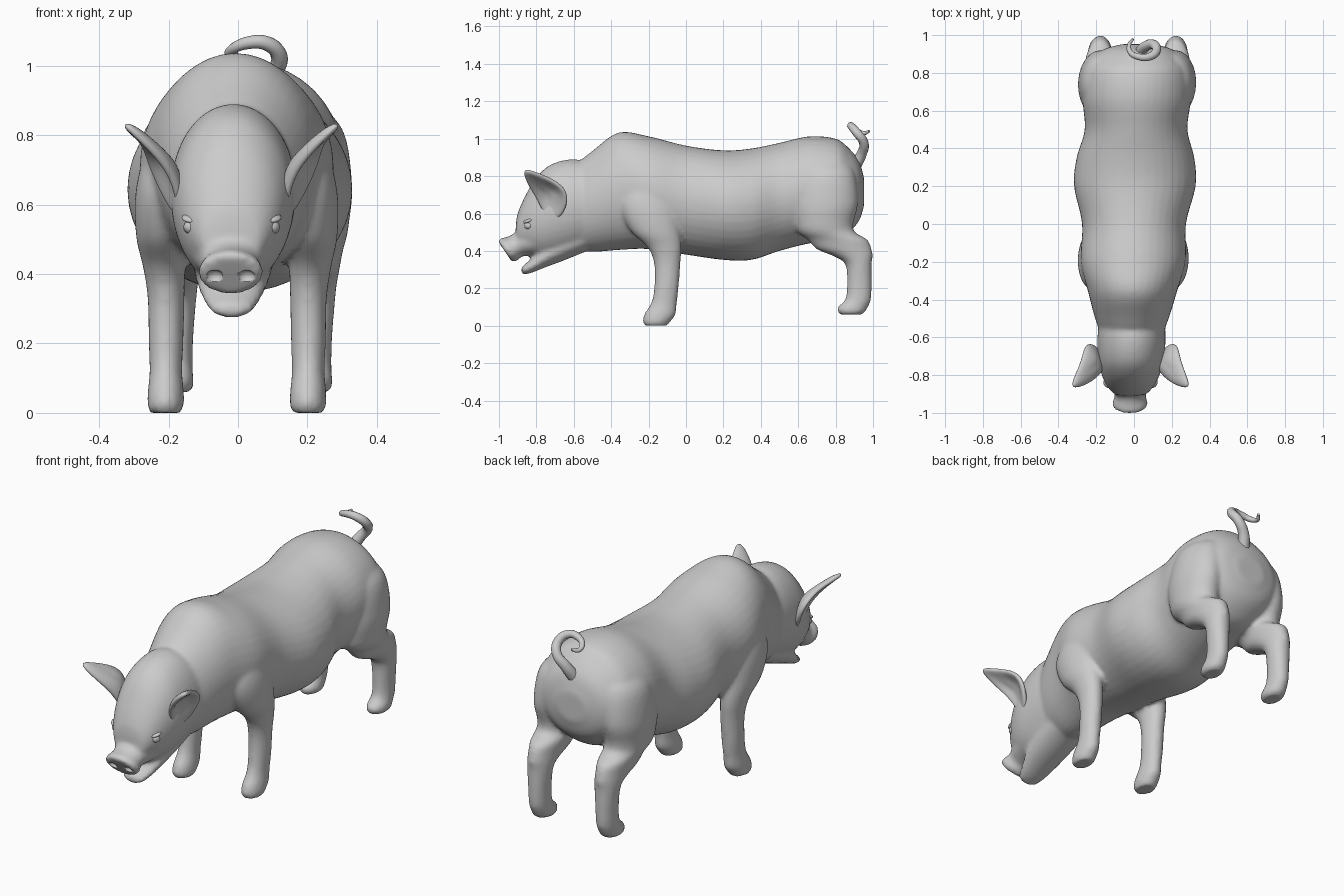
import bpy, bmesh, math
from mathutils import Vector, Matrix

if "Cube" in bpy.data.objects:
    bpy.data.objects.remove(bpy.data.objects["Cube"])

SIDES, STEPS = 40, 5


def finish(name, bm):
    """Shared finishing: slight body lean, normals, smooth shading."""
    for v in bm.verts:
        v.co.x += 0.022 * v.co.y
    bmesh.ops.recalc_face_normals(bm, faces=bm.faces)
    for f in bm.faces:
        f.smooth = True
    me = bpy.data.meshes.new(name)
    bm.to_mesh(me)
    bm.free()
    ob = bpy.data.objects.new(name, me)
    bpy.context.collection.objects.link(ob)
    return ob


def loft(bm, sections, side=1):
    """Skin ellipses (x, y, z, half width, half depth, tilt about x) with a spline."""
    S = [Vector(s) for s in sections]
    S = [2 * S[0] - S[1]] + S + [2 * S[-1] - S[-2]]
    dense = []
    for i in range(1, len(S) - 2):
        a, b, c, d = S[i - 1:i + 3]
        for k in range(STEPS):
            t = k / STEPS
            dense.append(0.5 * (2 * b + (c - a) * t + (2 * a - 5 * b + 4 * c - d) * t * t
                                + (3 * b - a - 3 * c + d) * t ** 3))
    dense.append(S[-2])
    rings = []
    for x, y, z, a, b, tilt in dense:
        rot = Matrix.Rotation(math.radians(tilt), 3, 'X')
        ring = []
        for k in range(SIDES):
            t = 2 * math.pi * k / SIDES
            p = Vector((x, y, z)) + rot @ Vector((a * math.cos(t), 0, b * math.sin(t)))
            ring.append(bm.verts.new((side * p.x, p.y, p.z)))
        rings.append(ring)
    for r, q in zip(rings, rings[1:]):
        for k in range(SIDES):
            n = (k + 1) % SIDES
            bm.faces.new((r[k], r[n], q[n], q[k]))
    bm.faces.new(rings[0])
    bm.faces.new(rings[-1])


def along_y(rows):
    """Rows of (y, top, bottom, half width) to upright sections."""
    return [(0, y, (t + b) / 2, w, (t - b) / 2, 0) for y, t, b, w in rows]


def along_z(rows):
    """Rows of (z, x, y, half width, half length) to horizontal sections."""
    return [(x, y, z, w, l, 90) for z, x, y, w, l in rows]


def ball(name, loc, size, tilt=0):
    bm = bmesh.new()
    bmesh.ops.create_uvsphere(bm, u_segments=16, v_segments=10, radius=1)
    bm.transform(Matrix.Translation(loc) @ Matrix.Rotation(math.radians(tilt), 4, 'X')
                 @ Matrix.Diagonal((*size, 1)))
    return finish(name, bm)


skin = bmesh.new()

# Torso
loft(skin, along_y([
    (-0.62, 0.84, 0.41, 0.15), (-0.50, 0.935, 0.395, 0.195), (-0.36, 1.033, 0.405, 0.235),
    (-0.2, 1.013, 0.41, 0.278), (0.0, 0.963, 0.38, 0.275), (0.2, 0.938, 0.352, 0.322),
    (0.35, 0.948, 0.352, 0.312), (0.5, 0.978, 0.40, 0.272), (0.66, 1.013, 0.44, 0.287),
    (0.8, 1.0, 0.46, 0.277), (0.87, 0.95, 0.50, 0.24), (0.925, 0.88, 0.56, 0.18),
    (0.952, 0.79, 0.64, 0.085)]))

# Head, jaw and snout
loft(skin, along_y([
    (-0.46, 0.86, 0.44, 0.17), (-0.6, 0.89, 0.39, 0.18), (-0.72, 0.863, 0.36, 0.175),
    (-0.8, 0.793, 0.365, 0.153), (-0.86, 0.693, 0.395, 0.122), (-0.9, 0.6, 0.41, 0.085),
    (-0.91, 0.54, 0.45, 0.04)]))
loft(skin, [
    (0, -0.54, 0.48, 0.12, 0.085, 0), (0, -0.65, 0.43, 0.115, 0.08, 0),
    (0, -0.75, 0.375, 0.1, 0.062, 0), (0, -0.82, 0.325, 0.078, 0.04, 0),
    (0, -0.865, 0.3, 0.058, 0.026, 0), (0, -0.88, 0.297, 0.03, 0.015, 0)])
loft(skin, [
    (0, -0.78, 0.475, 0.13, 0.1, 10), (0, -0.86, 0.445, 0.1, 0.075, 20),
    (0, -0.91, 0.425, 0.082, 0.064, 30), (0, -0.94, 0.41, 0.092, 0.072, 34),
    (0, -0.96, 0.402, 0.092, 0.072, 34), (0, -0.968, 0.397, 0.082, 0.062, 34)])

# Legs with shoulder, haunch, hock and hoof
for side in (-1, 1):
    loft(skin, along_z([
        (0.84, .14, -.2, .04, .06), (0.76, .175, -.2, .08, .12), (0.64, .203, -.2, .087, .152),
        (0.51, .213, -.165, .077, .132), (0.42, .21, -.115, .061, .091), (0.33, .205, -.1, .053, .07),
        (0.2, .205, -.105, .05, .065), (0.12, .205, -.118, .047, .069), (0.06, .205, -.14, .052, .084),
        (0.02, .205, -.158, .052, .072), (0.0, .205, -.16, .044, .06)]), side)
    loft(skin, along_z([
        (0.91, .13, .75, .05, .08), (0.82, .175, .75, .108, .15), (0.66, .2, .745, .112, .175),
        (0.55, .2, .738, .104, .157), (0.5, .2, .752, .095, .152), (0.46, .2, .81, .083, .16),
        (0.41, .2, .845, .073, .147), (0.375, .2, .89, .066, .108), (0.33, .2, .922, .06, .071),
        (0.22, .2, .927, .051, .066), (0.14, .2, .92, .049, .069), (0.1, .2, .892, .052, .081),
        (0.075, .2, .885, .052, .073), (0.06, .2, .88, .042, .058)]), side)

# Fuse all of it into one continuous hide
body = finish("body", skin)
m = body.modifiers.new("fuse", 'REMESH')
m.mode, m.voxel_size, m.use_smooth_shade = 'VOXEL', 0.012, True
m = body.modifiers.new("soften", 'SMOOTH')
m.factor, m.iterations = 0.5, 5

EAR = [(.322, -.88, .845), (.3, -.81, .82), (.262, -.72, .785), (.248, -.638, .73),
       (.215, -.63, .65), (.165, -.675, .56), (.145, -.75, .57), (.165, -.795, .675), (.235, -.855, .765)]


def ear(name, side):
    """Cupped leaf with a thick rim."""
    bm = bmesh.new()
    mid = Vector((.18, -.73, .71))
    outer = [Vector(p) for p in EAR]
    loops = [[bm.verts.new((side * q.x, q.y, q.z)) for q in
              (mid.lerp(p, f) + Vector((-d, 0, d)) for p in outer)]
             for f, d in ((1, 0), (.6, .008))]
    c = bm.verts.new((side * (mid.x - .008), mid.y, mid.z + .008))
    n = len(outer)
    for k in range(n):
        j = (k + 1) % n
        bm.faces.new((loops[0][k], loops[0][j], loops[1][j], loops[1][k]))
        bm.faces.new((loops[1][k], loops[1][j], c))
    ob = finish(name, bm)
    m = ob.modifiers.new("thickness", 'SOLIDIFY')
    m.thickness, m.offset = 0.028, 0
    m = ob.modifiers.new("smooth", 'SUBSURF')
    m.levels = m.render_levels = 2


for side, label in ((-1, "left"), (1, "right")):
    ear(label + "_ear", side)
    ball(label + "_eye", (side * 0.113, -0.84, 0.535), (0.026, 0.026, 0.022))
    ball(label + "_brow", (side * 0.108, -0.838, 0.562), (0.036, 0.034, 0.012), 20)
    # Nostril hollow
    hole = ball(label + "_nostril_cutter", (side * 0.046, -0.968, 0.393), (0.024, 0.018, 0.02), 34)
    hole.hide_render = True
    hole.display_type = 'WIRE'
    m = body.modifiers.new(label + "_nostril", 'BOOLEAN')
    m.operation, m.object, m.solver = 'DIFFERENCE', hole, 'EXACT'

# Curly tail
TAIL = [(.03, .90, .85, .034), (.06, .94, .92, .028), (.105, .95, .98, .025), (.118, .915, 1.03, .024),
        (.08, .885, 1.065, .021), (.025, .885, 1.065, .018), (-.02, .91, 1.045, .014),
        (-.025, .95, 1.03, .011), (-.005, .98, 1.04, .007)]
cu = bpy.data.curves.new("tail", 'CURVE')
cu.dimensions, cu.bevel_depth, cu.bevel_resolution = '3D', 1.0, 3
cu.resolution_u, cu.use_fill_caps = 5, True
sp = cu.splines.new('BEZIER')
sp.bezier_points.add(len(TAIL) - 1)
for bp, (x, y, z, r) in zip(sp.bezier_points, TAIL):
    bp.co, bp.radius = (x, y, z), r
    bp.handle_left_type = bp.handle_right_type = 'AUTO'
bpy.context.collection.objects.link(bpy.data.objects.new("tail", cu))
